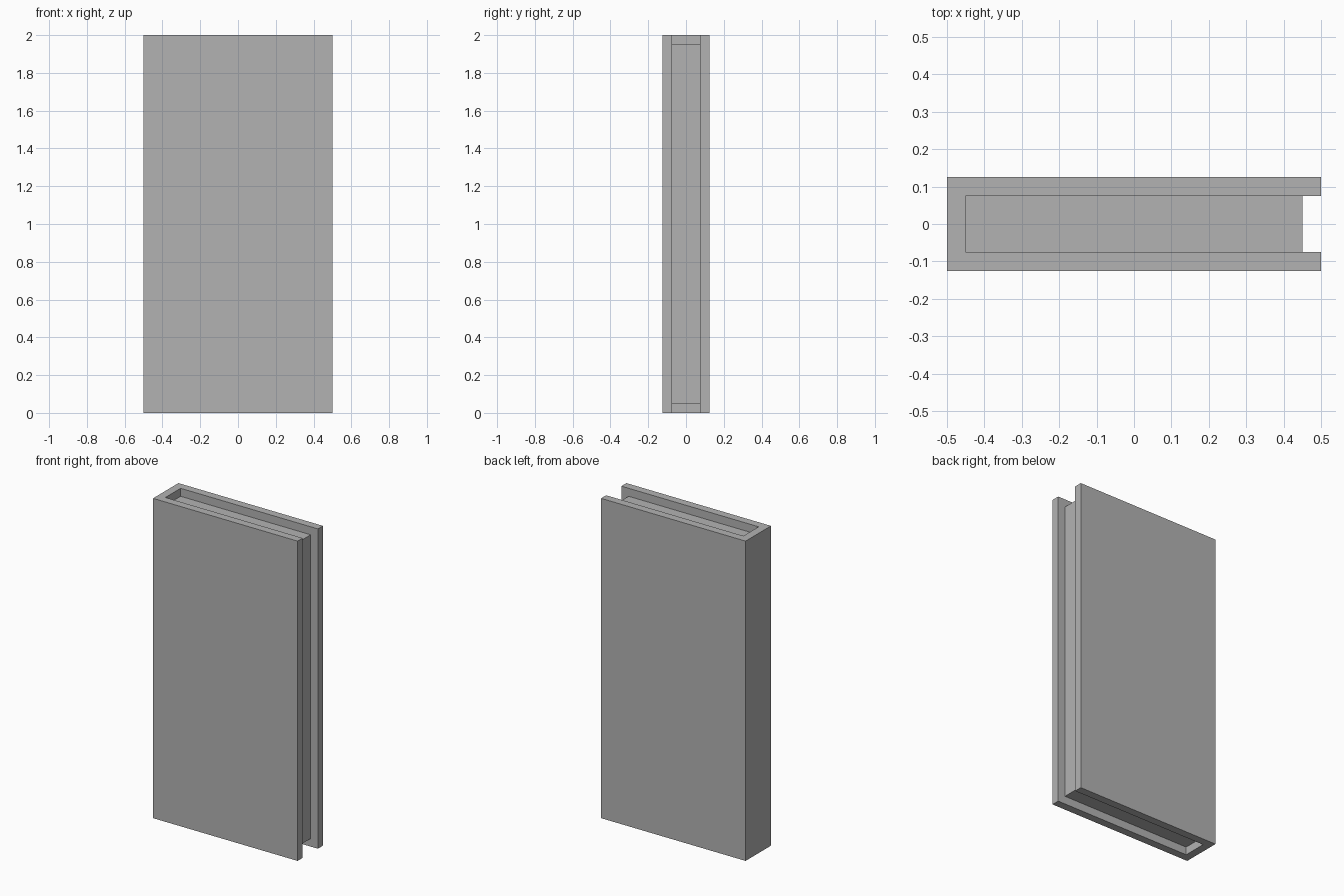
import bpy

cube = bpy.data.objects.get("Cube")
if cube:
    bpy.data.objects.remove(cube, do_unlink=True)

GREY = (0.45, 0.45, 0.45, 1.0)
mat = bpy.data.materials.new("plain grey")
mat.use_nodes = True
mat.diffuse_color = GREY
mat.node_tree.nodes["Principled BSDF"].inputs["Base Color"].default_value = GREY

LENGTH, DEPTH, HEIGHT, WALL = 1.0, 0.25, 2.0, 0.05
x, y, inner = LENGTH / 2, DEPTH / 2, DEPTH / 2 - WALL


def extrude(name, outline, bottom, top):
    """Extrude a counter-clockwise plan outline into a closed solid."""
    n = len(outline)
    verts = [(px, py, z) for z in (bottom, top) for px, py in outline]
    faces = [list(range(n))[::-1], list(range(n, 2 * n))]
    faces += [(i, (i + 1) % n, (i + 1) % n + n, i + n) for i in range(n)]
    mesh = bpy.data.meshes.new(name)
    mesh.from_pydata(verts, [], faces)
    mesh.materials.append(mat)
    obj = bpy.data.objects.new(name, mesh)
    bpy.context.collection.objects.link(obj)
    return obj


# U-shaped shell: front and back panels joined by one closed end
shell = [(-x, -y), (x, -y), (x, -inner), (WALL - x, -inner),
         (WALL - x, inner), (x, inner), (x, y), (-x, y)]
extrude("panel_shell", shell, 0, HEIGHT)

# Core set back from the top, bottom and open end, leaving a groove
core = [(WALL - x, -inner), (x - WALL, -inner), (x - WALL, inner), (WALL - x, inner)]
extrude("recessed_core", core, WALL, HEIGHT - WALL)
